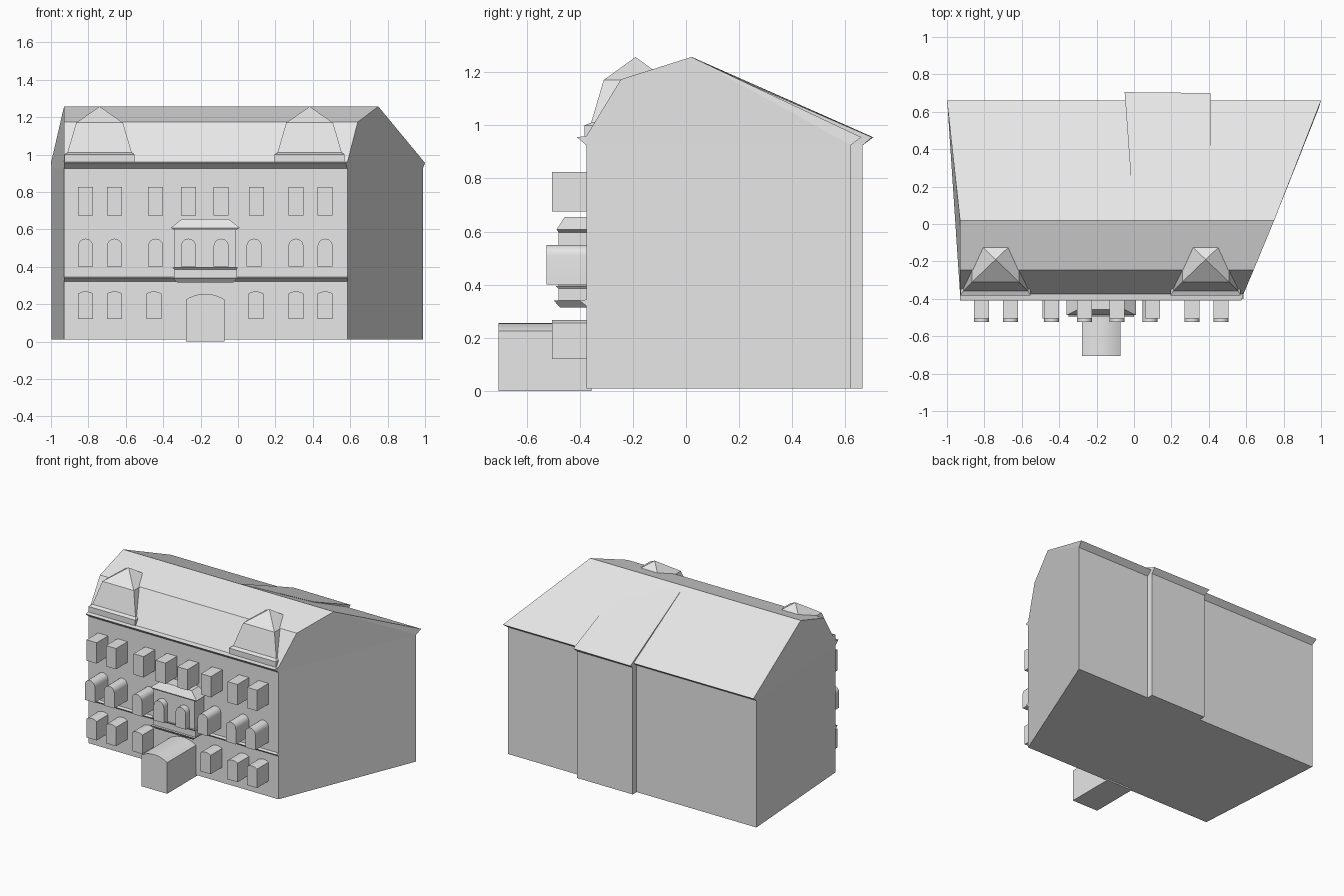
import bpy, math

if "Cube" in bpy.data.objects:
    bpy.data.objects.remove(bpy.data.objects["Cube"])

stone = bpy.data.materials.new("light_grey_stone")
stone.diffuse_color = (0.8, 0.8, 0.8, 1)
stone.use_nodes = True
stone.node_tree.nodes["Principled BSDF"].inputs["Base Color"].default_value = stone.diffuse_color
WALL = -0.375  # front wall plane


def make(name, verts, faces):
    me = bpy.data.meshes.new(name)
    me.from_pydata(verts, [], faces)
    me.materials.append(stone)
    ob = bpy.data.objects.new(name, me)
    bpy.context.collection.objects.link(ob)
    return ob


def loft(name, rings):
    """Skin a stack of equal rings and cap both ends."""
    n = len(rings[0])
    verts = [v for r in rings for v in r]
    faces = [(k * n + i, k * n + (i + 1) % n, (k + 1) * n + (i + 1) % n, (k + 1) * n + i)
             for k in range(len(rings) - 1) for i in range(n)]
    faces += [tuple(reversed(range(n))), tuple(range(len(verts) - n, len(verts)))]
    return make(name, verts, faces)


def rect(x0, x1, y0, y1, z):
    return [(x0, y0, z), (x1, y0, z), (x1, y1, z), (x0, y1, z)]


def opening(name, x, half, z0, z1, rise, front, back=WALL + 0.005, steps=10):
    """Projecting block with a flat or arched head, facing the front."""
    prof = [(x - half, z0), (x + half, z0)]
    if rise:
        r = (half * half + rise * rise) / (2 * rise)
        a = math.asin(min(1, half / r))
        for i in range(steps + 1):
            t = a - 2 * a * i / steps
            prof.append((x + r * math.sin(t), z1 - r + r * math.cos(t)))
    else:
        prof += [(x + half, z1), (x - half, z1)]
    return loft(name, [[(px, y, pz) for px, pz in prof] for y in (front, back)])


# House body and roof: side profile (left x, right x, y, z) skinned across the width
prof = [(-0.93, 0.585, WALL, 0.01), (-0.93, 0.585, WALL, 0.925),
        (-0.93, 0.575, -0.41, 0.955), (-0.93, 0.585, WALL, 0.96),
        (-0.93, 0.64, -0.245, 1.173), (-0.93, 0.75, 0.02, 1.257),
        (-1.0, 1.0, 0.66, 0.955), (-0.996, 0.988, 0.62, 0.925),
        (-0.996, 0.988, 0.62, 0.01)]
n = len(prof)
verts = [(p[0], p[2], p[3]) for p in prof] + [(p[1], p[2], p[3]) for p in prof]
faces = [(i, n + i, n + (i + 1) % n, (i + 1) % n) for i in range(n)]
for o in (0, n):
    sides = [(0, 1, 7, 8), (1, 2, 3), (1, 3, 4, 5, 7), (5, 6, 7)]
    faces += [tuple(o + i for i in (f if o == 0 else f[::-1])) for f in sides]
make("house_body", verts, faces)

# Rear projecting bay and its slightly raised roof
loft("rear_bay", [rect(-0.04, 0.405, 0.5, 0.665, z) for z in (0.01, 0.95)])
top = [(-0.05, 0.705, 0.955), (0.41, 0.70, 0.955), (0.41, 0.28, 1.137), (0.0, 0.02, 1.258)]
low = [(-0.04, 0.665, 0.925), (0.405, 0.665, 0.925), (0.41, 0.28, 1.09), (0.0, 0.02, 1.22)]
loft("rear_bay_roof", [top, low])

# String course above the ground floor, underside sloping back to the wall
loft("string_course", [[(x, WALL + 0.005, 0.315), (x, WALL, 0.32), (x, -0.40, 0.34), (x, WALL + 0.005, 0.345)]
                       for x in (-0.93, 0.585)])

# Roof dormers: plinth, tapering body, pyramid cap
for name, cx in (("left_dormer", -0.74), ("right_dormer", 0.383)):
    loft(name + "_plinth", [rect(cx - 0.187, cx + 0.187, -0.382, -0.3, z) for z in (0.96, 1.0)])
    loft(name + "_ledge", [rect(cx - 0.187, cx + 0.187, -0.382, -0.3, 1.0),
                           rect(cx - 0.172, cx + 0.172, -0.357, -0.3, 1.01)])
    loft(name + "_body", [rect(cx - 0.172, cx + 0.172, -0.357, -0.1, 1.01),
                          rect(cx - 0.125, cx + 0.125, -0.31, -0.07, 1.17)])
    base = rect(cx - 0.125, cx + 0.125, -0.31, -0.07, 1.17)
    make(name + "_cap", base + [(cx, -0.19, 1.257)],
         [(0, 1, 4), (1, 2, 4), (2, 3, 4), (3, 0, 4), (3, 2, 1, 0)])

# Windows, one row per floor
for x in (-0.815, -0.66, -0.44, -0.265, -0.09, 0.098, 0.31, 0.466):
    opening("top_window", x, 0.04, 0.675, 0.825, 0, -0.505)
for x in (-0.815, -0.66, -0.44, -0.265, -0.09, 0.086, 0.31, 0.466):
    opening("arched_window", x, 0.04, 0.40, 0.55, 0.0399, -0.525)
for x in (-0.815, -0.66, -0.45, 0.095, 0.31, 0.466):
    opening("ground_window", x, 0.04, 0.12, 0.268, 0.012, -0.505)

# Entrance block
opening("entrance", -0.175, 0.103, 0.0, 0.255, 0.03, -0.705, -0.355)

# Oriel above the entrance: corbel, panel, sill, body, eave, hipped roof
B = WALL + 0.005
loft("oriel_corbel", [rect(-0.325, -0.025, -0.475, B, 0.315), rect(-0.35, 0.0, -0.497, B, 0.34)])
loft("oriel_panel", [rect(-0.342, -0.005, -0.48, B, z) for z in (0.34, 0.385)])
loft("oriel_sill", [rect(-0.335, -0.01, -0.478, B, 0.382), rect(-0.35, 0.0, -0.49, B, 0.395)])
loft("oriel_body", [rect(-0.34, -0.01, -0.48, B, z) for z in (0.395, 0.605)])
loft("oriel_eave", [rect(-0.34, -0.01, -0.48, B, 0.597), rect(-0.36, 0.01, -0.487, B, 0.608)])
loft("oriel_roof", [rect(-0.36, 0.01, -0.487, B, 0.608), rect(-0.30, -0.05, -0.457, B, 0.655)])

# Consistent outward normals, smooth arches with crisp edges
for ob in bpy.context.scene.objects:
    bpy.context.view_layer.objects.active = ob
    ob.select_set(True)
    bpy.ops.object.mode_set(mode='EDIT')
    bpy.ops.mesh.select_all(action='SELECT')
    bpy.ops.mesh.normals_make_consistent(inside=False)
    bpy.ops.object.mode_set(mode='OBJECT')
    if ob.name.startswith(("arched", "ground", "entrance")):
        bpy.ops.object.shade_smooth_by_angle(angle=math.radians(30))
    ob.select_set(False)
